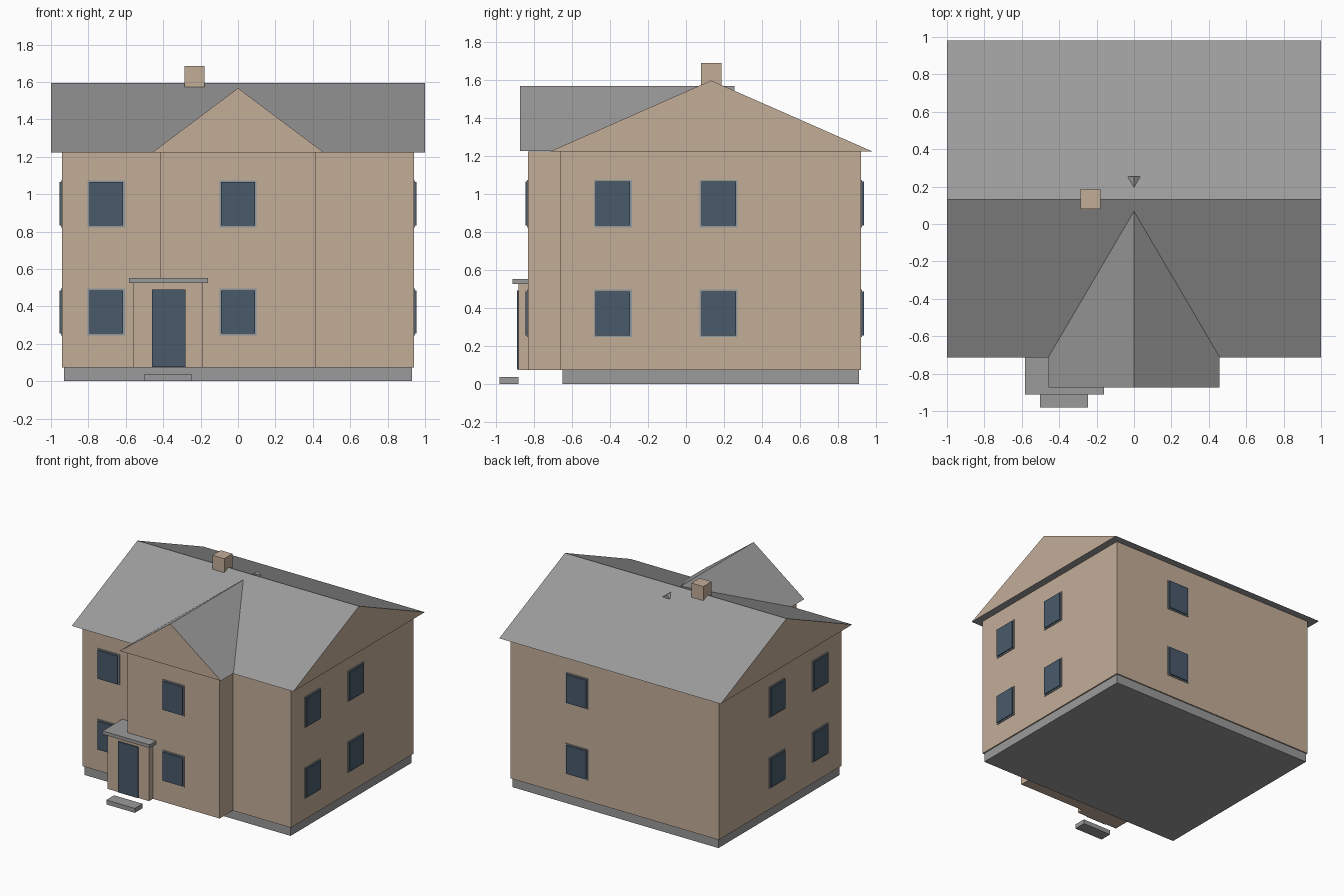
import bpy, bmesh
from mathutils import Vector

if "Cube" in bpy.data.objects:
    bpy.data.objects.remove(bpy.data.objects["Cube"])


def material(name, colour):
    m = bpy.data.materials.new(name)
    m.diffuse_color = (*colour, 1)
    m.use_nodes = True
    m.node_tree.nodes["Principled BSDF"].inputs["Base Color"].default_value = m.diffuse_color
    return m


WALL = material("beige wall", (0.546, 0.418, 0.314))
GREY = material("roof grey", (0.328, 0.328, 0.328))
FRAME = material("frame grey", (0.28, 0.325, 0.35))
GLASS = material("dark blue glass", (0.067, 0.102, 0.147))


def add(name, bm, *mats):
    bmesh.ops.recalc_face_normals(bm, faces=bm.faces)
    me = bpy.data.meshes.new(name)
    bm.to_mesh(me)
    bm.free()
    for m in mats:
        me.materials.append(m)
    ob = bpy.data.objects.new(name, me)
    bpy.context.collection.objects.link(ob)
    return ob


def box(name, x, y, z, mat):
    bm = bmesh.new()
    bmesh.ops.create_cube(bm, size=1)
    for v in bm.verts:
        v.co = Vector([r[0] if c < 0 else r[1] for c, r in zip(v.co, (x, y, z))])
    return add(name, bm, mat)


def gable_roof(name, profile, ends, place, is_wall):
    """Triangular prism; is_wall picks the gable faces painted like the walls."""
    bm = bmesh.new()
    a, b = [[bm.verts.new(place(e, u, z)) for u, z in profile] for e in ends]
    bm.faces.new(a)
    bm.faces.new(b)
    for i in range(3):
        j = (i + 1) % 3
        bm.faces.new((a[i], a[j], b[j], b[i]))
    bmesh.ops.recalc_face_normals(bm, faces=bm.faces)
    for f in bm.faces:
        f.material_index = 1 if is_wall(f.normal) else 0
    return add(name, bm, GREY, WALL)


# Walls and foundation
box("foundation", (-0.93, 0.93), (-0.65, 0.91), (0, 0.075), GREY)
box("main_walls", (-0.94, 0.94), (-0.66, 0.92), (0.073, 1.222), WALL)
box("front_wing", (-0.415, 0.415), (-0.83, -0.655), (0.073, 1.222), WALL)

# Roofs
gable_roof("main_roof", [(-0.715, 1.222), (0.98, 1.222), (0.132, 1.595)], (-1, 1),
           lambda e, u, z: (e, u, z), lambda n: abs(n.x) > 0.9)
gable_roof("wing_roof", [(-0.457, 1.224), (0.457, 1.224), (0, 1.567)], (-0.873, 0.255),
           lambda e, u, z: (u, e, z), lambda n: n.y < -0.9)
box("chimney", (-0.287, -0.18), (0.08, 0.187), (1.5, 1.686), WALL)

# Entrance
box("porch", (-0.56, -0.187), (-0.88, -0.655), (0.073, 0.525), WALL)
box("porch_roof", (-0.583, -0.16), (-0.912, -0.655), (0.525, 0.552), GREY)
box("door", (-0.46, -0.28), (-0.889, -0.88), (0.075, 0.49), GLASS)
box("step", (-0.503, -0.245), (-0.98, -0.88), (0, 0.036), GREY)


# Windows: a thin frame plate with a glass plate in front
def window(name, axis, side, wall, centre, zc):
    for part, hw, hh, d0, d1, mat in (("frame", 0.1, 0.125, -0.003, 0.006, FRAME),
                                      ("glass", 0.09, 0.116, 0.006, 0.015, GLASS)):
        depth = sorted((side * (wall + d0), side * (wall + d1)))
        width = (centre - hw, centre + hw)
        x, y = (depth, width) if axis == "x" else (width, depth)
        box(f"{name}_{part}", x, y, (zc - hh, zc + hh), mat)


for floor, zc in (("lower", 0.37), ("upper", 0.948)):
    window(f"{floor}_front_window", "y", -1, 0.66, -0.705, zc)
    window(f"{floor}_wing_window", "y", -1, 0.83, 0, zc)
    window(f"{floor}_back_window", "y", 1, 0.92, 0.34, zc)
    for side, s in (("left", -1), ("right", 1)):
        for spot, yc in (("near", -0.385), ("far", 0.172)):
            window(f"{floor}_{side}_{spot}_window", "x", s, 0.94, yc, zc)
